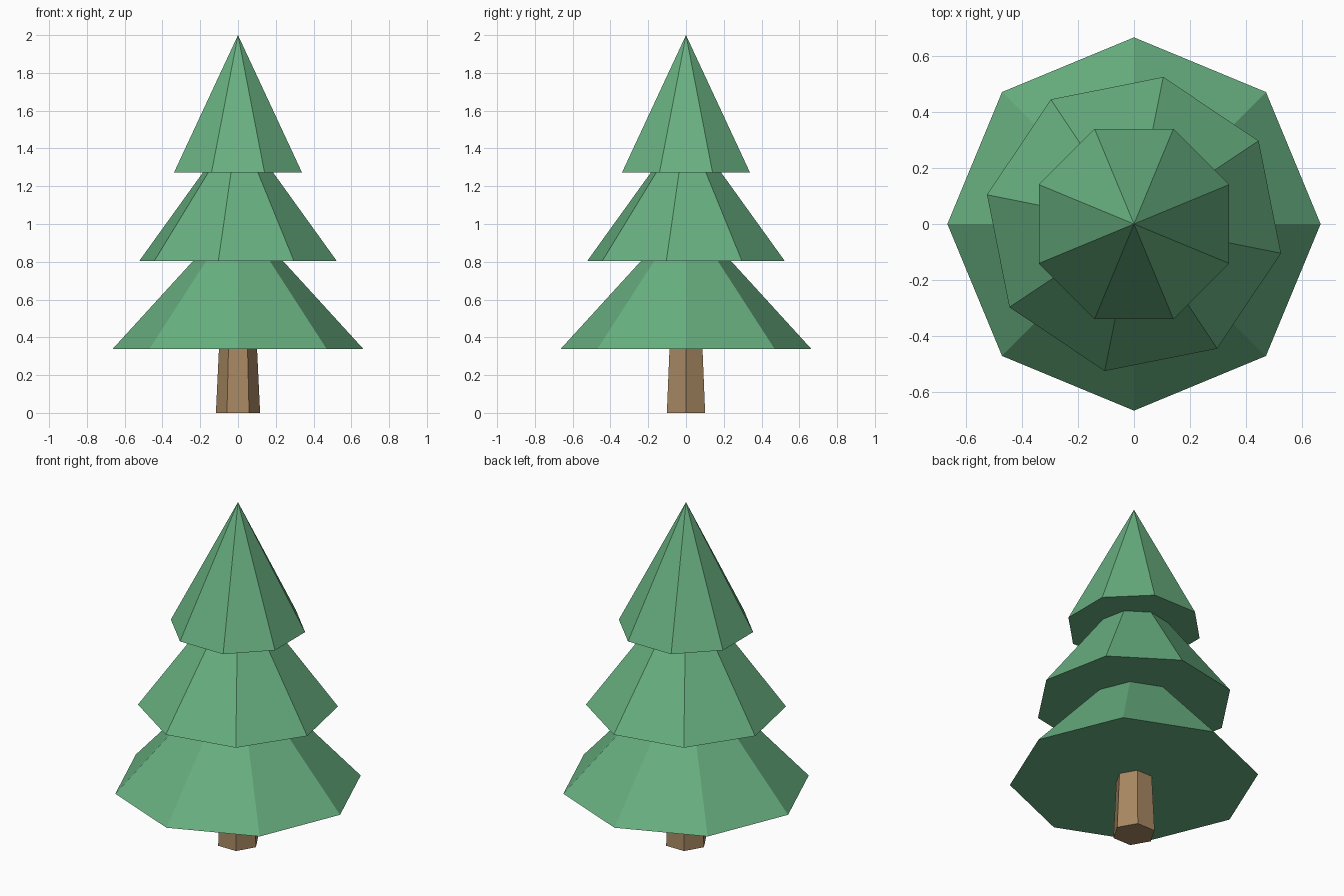
import bpy
import math

if "Cube" in bpy.data.objects:
    bpy.data.objects.remove(bpy.data.objects["Cube"])


def material(name, rgb):
    mat = bpy.data.materials.new(name)
    mat.diffuse_color = (*rgb, 1.0)
    mat.use_nodes = True
    mat.node_tree.nodes["Principled BSDF"].inputs["Base Color"].default_value = mat.diffuse_color
    return mat


def tapered(name, sides, r_bottom, r_top, z_bottom, z_top, start_deg, mat):
    """Flat-shaded cone or frustum; first vertex at start_deg from +x."""
    bpy.ops.mesh.primitive_cone_add(
        vertices=sides, radius1=r_bottom, radius2=r_top,
        depth=z_top - z_bottom, location=(0, 0, (z_bottom + z_top) / 2))
    obj = bpy.context.object
    obj.name = name
    # cone primitives start at +y
    obj.rotation_euler.z = math.radians(start_deg - 90)
    bpy.ops.object.transform_apply(location=True, rotation=True, scale=True)
    obj.data.materials.append(mat)
    return obj


needles = material("needle green", (0.138, 0.434, 0.216))
bark = material("bark brown", (0.39, 0.246, 0.122))

# Hexagonal trunk, slightly tapered, tucked into the lowest tier
tapered("trunk", 6, 0.117, 0.098, 0.0, 0.40, 0, bark)

# Three octagonal foliage cones of equal height, each twisted from the last
tiers = [
    ("lower_foliage", 0.665, 0.337, 0.0),
    ("middle_foliage", 0.534, 0.803, -11.25),
    ("upper_foliage", 0.367, 1.272, -22.5),
]
for name, radius, base, twist in tiers:
    tapered(name, 8, radius, 0.0, base, base + 0.728, twist, needles)
